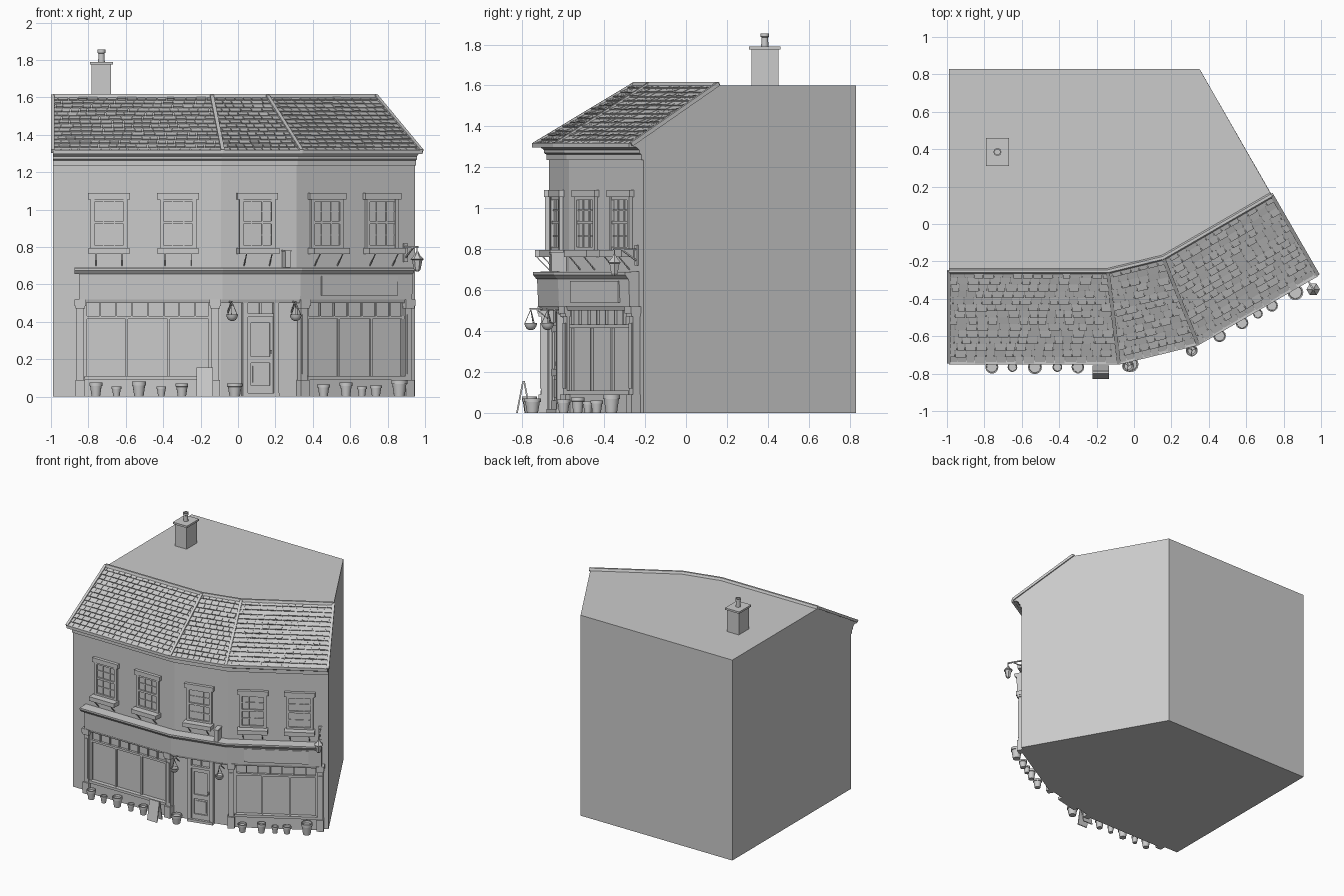
import bpy, bmesh, math, random
from mathutils import Vector

if "Cube" in bpy.data.objects:
    bpy.data.objects.remove(bpy.data.objects["Cube"])
random.seed(4)

# Wall line of the bent front, left to right
PATH = [Vector(p) for p in ((-0.99, -0.67), (-0.09, -0.67), (0.313, -0.572), (0.945, -0.207))]
BACK_R, BACK_L = Vector((0.35, 0.83)), Vector((-0.99, 0.83))
Z = Vector((0, 0, 1))


def norm(a, b):
    d = (b - a).normalized()
    return Vector((d.y, -d.x))


def offset(pts, d):
    out = []
    for i, p in enumerate(pts):
        ns = [norm(pts[j], pts[j + 1]) for j in (i - 1, i) if 0 <= j < len(pts) - 1]
        m = sum(ns, Vector((0, 0))).normalized()
        out.append(p + m * d / m.dot(ns[0]))
    return out


def frame(x):
    """Point on the wall, direction along it, and outward direction at front x."""
    i = max(j for j in range(3) if x >= PATH[j].x or j == 0)
    a, b = PATH[i], PATH[i + 1]
    t = (b - a).normalized()
    return a.lerp(b, (x - a.x) / (b.x - a.x)), t, norm(a, b)


def pos(x, u, out, z):
    p, t, n = frame(x)
    return (p + t * u + n * out).to_3d() + Z * z


def finish(name, bm, smooth=False):
    bmesh.ops.recalc_face_normals(bm, faces=bm.faces)
    me = bpy.data.meshes.new(name)
    bm.to_mesh(me)
    bm.free()
    ob = bpy.data.objects.new(name, me)
    bpy.context.collection.objects.link(ob)
    if smooth:
        bpy.ops.object.select_all(action='DESELECT')
        ob.select_set(True)
        bpy.context.view_layer.objects.active = ob
        bpy.ops.object.shade_smooth_by_angle(angle=math.radians(35))


def hexa(bm, c):
    v = [bm.verts.new(p) for p in c]
    for f in ((0, 1, 2, 3), (4, 5, 6, 7), (0, 1, 5, 4), (1, 2, 6, 5), (2, 3, 7, 6), (3, 0, 4, 7)):
        bm.faces.new([v[k] for k in f])


def wbox(bm, x, u0, u1, o0, o1, z0, z1):
    """Box in wall coordinates: along, outward, up."""
    hexa(bm, [pos(x, u, o, z) for z in (z0, z1) for u, o in ((u0, o0), (u1, o0), (u1, o1), (u0, o1))])


def beam(bm, p, q, w):
    d = (q - p).normalized()
    s = d.cross(Z if abs(d.z) < 0.95 else Vector((1, 0, 0))).normalized() * w / 2
    r = s.cross(d).normalized() * w / 2
    hexa(bm, [e + k for e in (p, q) for k in (s + r, s - r, -s - r, r - s)])


def sweep(name, profile, x0=-0.99, x1=0.945):
    pts = [frame(x0)[0]] + [p for p in PATH if x0 + .01 < p.x < x1 - .01] + [frame(x1)[0]]
    bm = bmesh.new()
    cols = [offset(pts, o) for o, z in profile]
    rings = [[bm.verts.new(c[i].to_3d() + Z * z) for c, (o, z) in zip(cols, profile)] for i in range(len(pts))]
    n = len(profile)
    for a, b in zip(rings, rings[1:]):
        for k in range(n):
            bm.faces.new((a[k], a[(k + 1) % n], b[(k + 1) % n], b[k]))
    bm.faces.new(rings[0])
    bm.faces.new(rings[-1])
    finish(name, bm)


def lathe(bm, c, profile, n=14):
    rings = [[bm.verts.new(c + Vector((r * math.cos(a), r * math.sin(a), z)))
              for a in (math.tau * k / n for k in range(n))] for r, z in profile]
    for a, b in zip(rings, rings[1:]):
        for k in range(n):
            bm.faces.new((a[k], a[(k + 1) % n], b[(k + 1) % n], b[k]))
    bm.faces.new(rings[0])
    bm.faces.new(rings[-1])


# Building body: bent front, sloping front roof, flat top behind the ridge
bm = bmesh.new()
ridge = offset(PATH, -0.42)
V = lambda pts, z: [bm.verts.new(p.to_3d() + Z * z) for p in pts]
lo, hi = V(PATH + [BACK_R, BACK_L], 0), V(PATH, 1.32)
rd, bk = V(ridge, 1.6), V([BACK_R, BACK_L], 1.6)
for i in range(3):
    bm.faces.new((lo[i], lo[i + 1], hi[i + 1], hi[i]))
    bm.faces.new((hi[i], hi[i + 1], rd[i + 1], rd[i]))
for f in (lo, rd + bk, [lo[4], lo[5], bk[1], bk[0]],
          [lo[3], lo[4], bk[0], rd[3], hi[3]], [lo[5], lo[0], hi[0], rd[0], bk[1]]):
    bm.faces.new(f)
finish("building_body", bm)

# Roof slab, eaves moulding, gutter and ridge cap
sweep("roof_slab", [(.072, 1.298), (.072, 1.308), (-.42, 1.604), (-.42, 1.57), (0, 1.3)])
sweep("eaves_moulding", [(-.01, 1.235), (.012, 1.235), (.012, 1.262), (.024, 1.27), (.024, 1.285), (.045, 1.3), (-.01, 1.3)])
sweep("gutter", [(.06, 1.296), (.082, 1.296), (.082, 1.318), (.06, 1.318)])
sweep("ridge_cap", [(-.435, 1.595), (-.402, 1.595), (-.41, 1.618), (-.425, 1.618)])

# Roof tiles in running bond
bm, caps = bmesh.new(), bmesh.new()
ev = [p.to_3d() + Z * 1.308 for p in offset(PATH, .072)]
rg = [p.to_3d() + Z * 1.604 for p in ridge]
ROWS, TW = 14, 0.052
for i in range(3):
    t = (ev[i + 1] - ev[i]).normalized()
    up = (rg[i] - ev[i]) - t * (rg[i] - ev[i]).dot(t)
    nrm = t.cross(up).normalized()
    for r in range(ROWS):
        L, R = ev[i].lerp(rg[i], r / ROWS), ev[i + 1].lerp(rg[i + 1], r / ROWS)
        length, u = (R - L).length, -TW * (r % 2) / 2
        while u < length:
            w = TW * random.uniform(.8, 1.2)
            a, b = max(u, 0), min(u + w - .004, length)
            if b - a > .006:
                h = random.uniform(.007, .012)
                s = up * 1.0 / ROWS
                c = [L + t * a, L + t * b, L + t * b + s, L + t * a + s]
                hexa(bm, c + [c[0] + nrm * h, c[1] + nrm * h, c[2] + nrm * .002, c[3] + nrm * .002])
            u += w
for p, q in zip(ev, rg):
    beam(caps, p + Z * .004, q + Z * .004, .02)
finish("roof_tiles", bm)
finish("hip_and_verge_caps", caps)

# Chimney stack with cap and pot
bm = bmesh.new()
for hx, hy, z0, z1 in ((.052, .066, 1.58, 1.775), (.062, .076, 1.775, 1.79)):
    hexa(bm, [Vector((-.73 + sx * hx, .385 + sy * hy, z)) for z in (z0, z1)
              for sx, sy in ((-1, -1), (1, -1), (1, 1), (-1, 1))])
finish("chimney_stack", bm)
bm = bmesh.new()
lathe(bm, Vector((-.73, .385, 0)), [(.018, 1.785), (.016, 1.835), (.021, 1.838), (.021, 1.855), (.014, 1.855), (.014, 1.83)], 16)
finish("chimney_pot", bm, True)

# Upper sash windows with lintels, deep sills and struts
frames, glass, stone, struts = (bmesh.new() for _ in range(4))
for x in (-.69, -.32, .1, .47, .765):
    wbox(glass, x, -.09, .09, -.01, .003, .8, 1.06)
    for s in (-1, 1):
        wbox(frames, x, s * .088 - .01, s * .088 + .01, 0, .018, .79, 1.06)
        wbox(frames, x, s * .03 - .003, s * .03 + .003, 0, .009, .8, 1.06)
        beam(struts, pos(x, s * .07, 0, .7), pos(x, s * .07, .062, .765), .005)
    for z, h, o in ((.8, .01, .016), (.865, .003, .009), (.93, .008, .014), (.99, .003, .009), (1.05, .01, .016)):
        wbox(frames, x, -.09, .09, 0, o, z - h, z + h)
    wbox(stone, x, -.112, .112, -.01, .025, 1.055, 1.09)
    wbox(stone, x, -.11, .11, -.01, .068, .762, .795)
finish("upper_window_frames", frames)
finish("upper_window_glass", glass)
finish("lintels_and_sills", stone)
finish("sill_struts", struts)

# Shop fascia with cornice, sign panel and small projecting box
sweep("shop_fascia", [(-.01, .5), (.04, .5), (.046, .52), (.052, .52), (.058, .66), (-.01, .66)], -.85, .905)
sweep("shop_cornice", [(-.01, .655), (.062, .655), (.078, .675), (.078, .688), (-.01, .692)], -.875, .905)
bm = bmesh.new()
wbox(bm, .62, -.235, .235, .04, .063, .54, .645)
finish("sign_panel", bm)
bm = bmesh.new()
wbox(bm, .25, -.014, .014, 0, .075, .69, .775)
wbox(bm, .25, -.018, .018, 0, .08, .775, .785)
finish("projecting_box", bm)

# Shop pilasters
bm = bmesh.new()
for x in (-.843, -.122, .335, .895):
    for w, o, z0, z1 in ((.026, .05, 0, .09), (.02, .038, .09, .47), (.013, .044, .12, .44), (.026, .05, .47, .485), (.03, .056, .485, .52)):
        wbox(bm, x, -w, w, -.01, o, z0, z1)
finish("shop_pilasters", bm)

# Shop windows: stall riser, sill, glass, transom, mullions
frames, glass = bmesh.new(), bmesh.new()
for xa, xb, big, small in ((-.82, -.145, 3, 8), (.355, .878, 3, 7)):
    x = (xa + xb) / 2
    w = (xb - xa) / 2 / frame(x)[1].x
    wbox(glass, x, -w, w, -.01, .008, .1, .51)
    wbox(frames, x, -w, w, -.01, .024, 0, .1)
    wbox(frames, x, -w, w, -.01, .04, .09, .11)
    wbox(frames, x, -w, w, -.01, .026, .415, .432)
    wbox(frames, x, -w, w, -.01, .026, .5, .52)
    for n, z0, z1, h in ((big, .1, .42, .006), (small, .42, .51, .004)):
        for k in range(n + 1):
            u = -w + 2 * w * k / n
            e = .014 if k in (0, n) else h
            wbox(frames, x, u - e, u + e, -.01, .022, z0, z1)
finish("shop_window_frames", frames)
finish("shop_window_glass", glass)

# Shop door with frame, fanlight, panels, step and knob
bm, x = bmesh.new(), .115
wbox(bm, x, -.07, .07, -.01, .01, .02, .5)
wbox(bm, x, -.1, .1, -.01, .04, 0, .02)
wbox(bm, x, -.08, .08, -.01, .03, .425, .445)
wbox(bm, x, -.005, .005, -.01, .02, .44, .51)
for s in (-1, 1):
    wbox(bm, x, s * .085 - .014, s * .085 + .014, -.01, .034, 0, .51)
    wbox(bm, x, s * .06 - .008, s * .06 + .008, -.01, .02, .02, .425)
for z0, z1 in ((.02, .06), (.18, .215), (.395, .425)):
    wbox(bm, x, -.07, .07, -.01, .02, z0, z1)
wbox(bm, x, -.04, .04, -.01, .016, .075, .165)
wbox(bm, x, .052, .062, .01, .03, .23, .25)
finish("shop_door", bm)

# Flower pots along the shopfront
bm = bmesh.new()
for x, r, h in ((-.76, .035, .075), (-.65, .026, .055), (-.53, .038, .08), (-.41, .026, .055), (-.3, .034, .07), (-.04, .042, .07),
                (.41, .034, .065), (.53, .034, .075), (.615, .026, .055), (.69, .032, .06), (.815, .043, .09)):
    lathe(bm, pos(x, 0, .095, 0), [(r * .65, 0), (r * .88, h * .75), (r, h * .76), (r, h), (r * .82, h), (r * .78, h * .8)])
finish("flower_pots", bm, True)

# Hanging baskets beside the door
bm, arms = bmesh.new(), bmesh.new()
for x in (-.055, .285):
    c = pos(x, 0, .1, 0)
    lathe(bm, c, [(.008, .405), (.02, .411), (.029, .425), (.032, .44), (.027, .44), (.02, .43)])
    for k in range(3):
        a = math.tau * k / 3 + .4
        beam(arms, c + Vector((.029 * math.cos(a), .029 * math.sin(a), .438)), c + Z * .505, .003)
    beam(arms, pos(x, 0, 0, .508), pos(x, 0, .105, .508), .007)
    beam(arms, pos(x, 0, 0, .45), pos(x, 0, .07, .505), .005)
finish("hanging_baskets", bm, True)
finish("basket_brackets", arms)

# Corner lantern on a bracket
bm, c = bmesh.new(), pos(.893, 0, .13, 0)
lathe(bm, c, [(.008, .668), (.018, .68), (.028, .73), (.036, .735), (.014, .758), (.006, .775)], 6)
beam(bm, c + Z * .77, c + Z * .805, .006)
beam(bm, pos(.893, 0, 0, .8), pos(.893, 0, .135, .8), .009)
beam(bm, pos(.893, 0, 0, .74), pos(.893, 0, .09, .798), .007)
wbox(bm, .893, -.012, .012, 0, .01, .72, .82)
finish("corner_lantern", bm)

# Folding pavement board
bm = bmesh.new()
for y0, y1 in ((-.83, -.8), (-.765, -.795)):
    hexa(bm, [Vector((bx, by, bz)) for by, bz, bx in
              ((y0, 0, -.222), (y0, 0, -.135), (y1, .155, -.135), (y1, .155, -.222),
               (y0 + .008, 0, -.222), (y0 + .008, 0, -.135), (y1 + .008, .155, -.135), (y1 + .008, .155, -.222))])
finish("pavement_board", bm)
